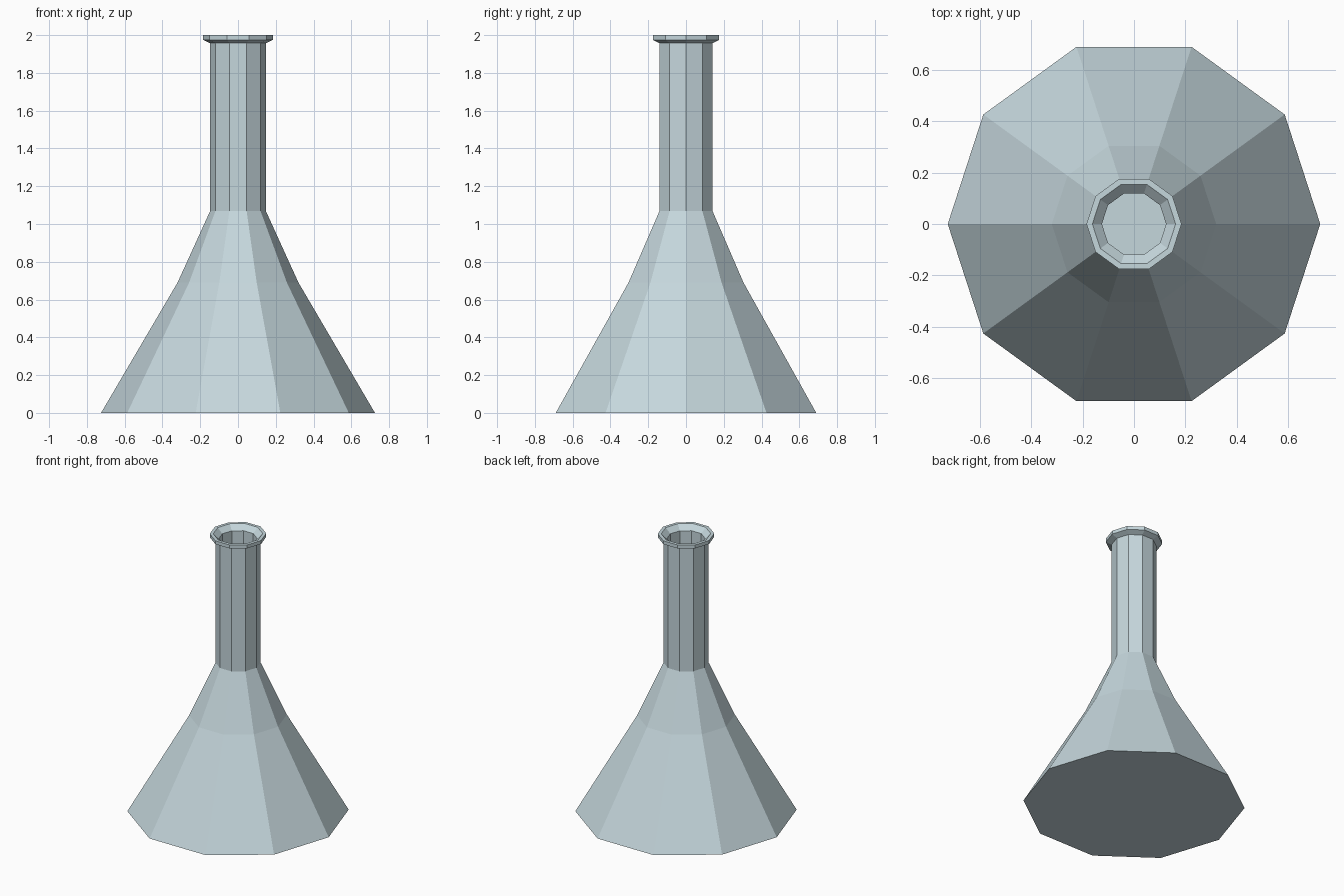
import bpy, bmesh, math

if "Cube" in bpy.data.objects:
    bpy.data.objects.remove(bpy.data.objects["Cube"])

SIDES = 10

# Wall profile (radius, height): outside going up, over the lip, inside going down
PROFILE = [
    (0.725, 0.0), (0.32, 0.69), (0.147, 1.07),      # conical body
    (0.147, 1.957), (0.185, 1.975), (0.185, 2.0),   # neck and flared lip
    (0.162, 2.0), (0.125, 1.965),                   # bevelled mouth
    (0.125, 1.065), (0.297, 0.685), (0.69, 0.02),   # hollow inside
]


def lathe(name, profile, sides):
    bm = bmesh.new()
    rings = []
    for r, z in profile:
        rings.append([bm.verts.new((r * math.cos(2 * math.pi * i / sides),
                                    r * math.sin(2 * math.pi * i / sides), z))
                      for i in range(sides)])
    for low, high in zip(rings, rings[1:]):
        for i in range(sides):
            j = (i + 1) % sides
            bm.faces.new((low[i], low[j], high[j], high[i]))
    # Underside and inner floor
    bm.faces.new(rings[0][::-1])
    bm.faces.new(rings[-1])
    mesh = bpy.data.meshes.new(name)
    bm.to_mesh(mesh)
    bm.free()
    obj = bpy.data.objects.new(name, mesh)
    bpy.context.collection.objects.link(obj)
    return obj


# Flask
flask = lathe("flask", PROFILE, SIDES)
mat = bpy.data.materials.new("pale_glass")
mat.diffuse_color = (0.56, 0.68, 0.72, 1.0)
mat.use_nodes = True
mat.node_tree.nodes["Principled BSDF"].inputs["Base Color"].default_value = mat.diffuse_color
flask.data.materials.append(mat)
